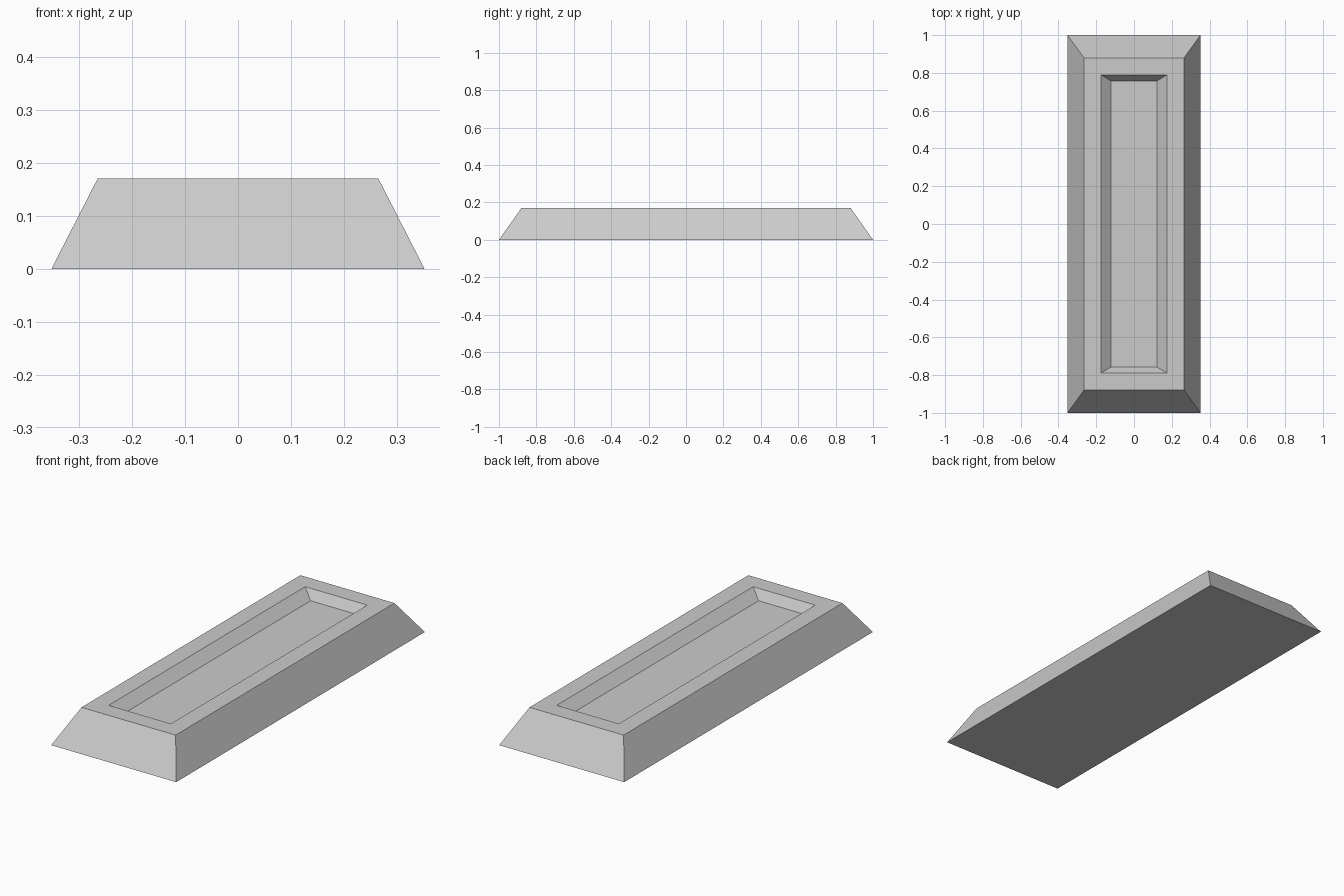
import bpy
import bmesh

cube = bpy.data.objects.get("Cube")
if cube:
    bpy.data.objects.remove(cube, do_unlink=True)

# Single flat grey
grey = bpy.data.materials.new("plain_grey")
grey.use_nodes = True
colour = (0.6, 0.6, 0.6, 1)
grey.diffuse_color = colour
grey.node_tree.nodes["Principled BSDF"].inputs["Base Color"].default_value = colour

# Rectangular loops from the base, up to the rim, and down into the recess:
# half width, half length, height
loops = [
    (0.352, 1.0, 0.0),
    (0.265, 0.88, 0.17),
    (0.175, 0.79, 0.17),
    (0.122, 0.758, 0.125),
]

bm = bmesh.new()
rings = [
    [bm.verts.new((sx * w, sy * l, z)) for sx, sy in ((-1, -1), (1, -1), (1, 1), (-1, 1))]
    for w, l, z in loops
]

# Sloped sides, flat rim and recess walls
for low, high in zip(rings, rings[1:]):
    for i in range(4):
        j = (i + 1) % 4
        bm.faces.new((low[i], low[j], high[j], high[i]))

# Underside and recess floor
bm.faces.new(rings[0][::-1])
bm.faces.new(rings[-1])
bmesh.ops.recalc_face_normals(bm, faces=bm.faces)

mesh = bpy.data.meshes.new("recessed_block")
bm.to_mesh(mesh)
bm.free()
mesh.materials.append(grey)
block = bpy.data.objects.new("recessed_block", mesh)
bpy.context.collection.objects.link(block)
